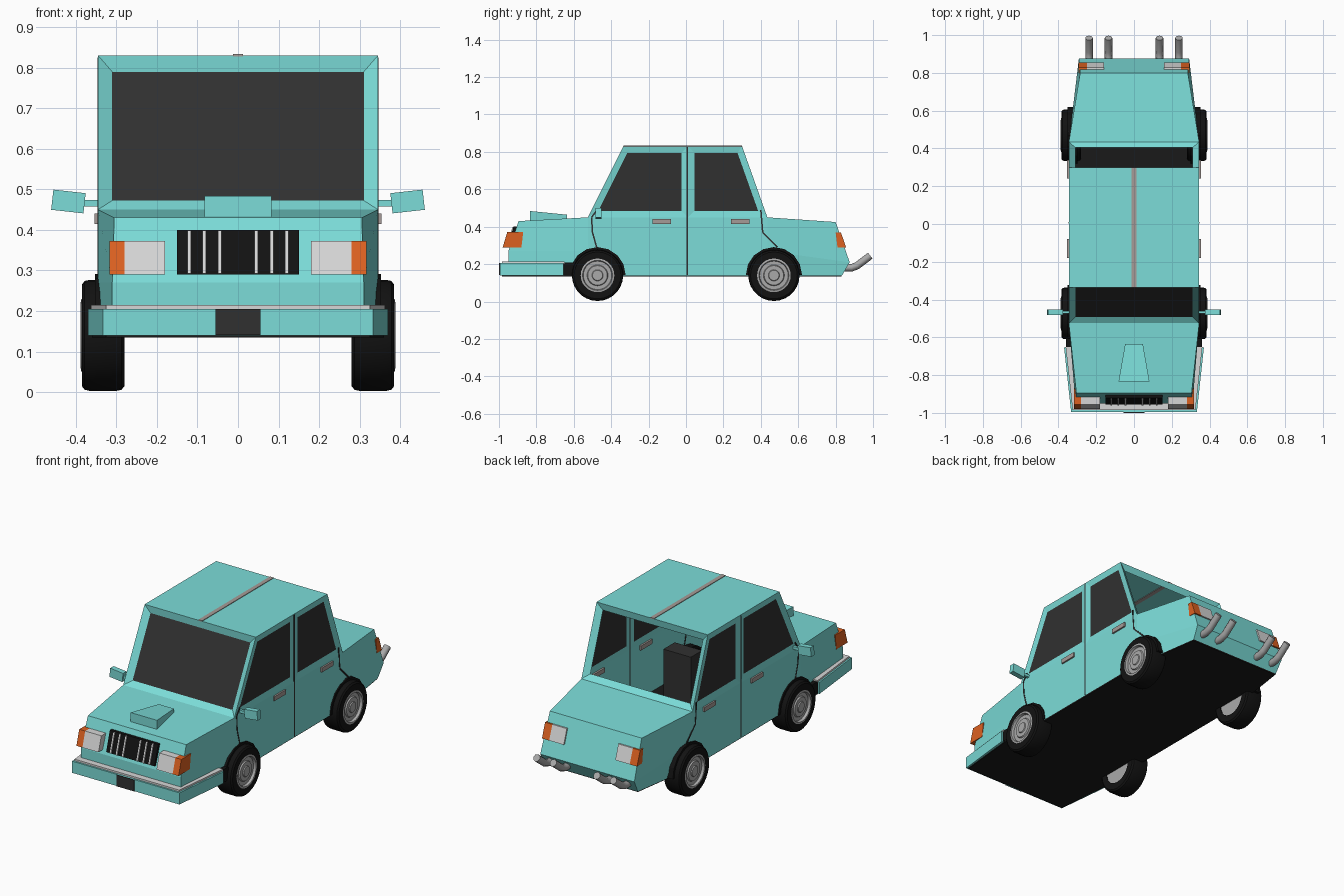
import bpy, bmesh, math
from mathutils import Vector, Matrix

if "Cube" in bpy.data.objects:
    bpy.data.objects.remove(bpy.data.objects["Cube"])


def material(name, r, g, b):
    m = bpy.data.materials.new(name)
    m.use_nodes = True
    m.diffuse_color = (r, g, b, 1)
    bsdf = next(n for n in m.node_tree.nodes if n.type == "BSDF_PRINCIPLED")
    bsdf.inputs["Base Color"].default_value = (r, g, b, 1)
    return m


TEAL = material("turquoise paint", .2, .72, .69)
GLASS = material("dark glass", .03, .03, .03)
BLACK = material("black rubber", .006, .006, .006)
FLOOR = material("underside black", .01, .01, .01)
SILVER = material("light silver", .68, .68, .68)
METAL = material("grey metal", .4, .4, .4)
ORANGE = material("orange lens", .72, .12, .015)
TRIM = material("warm grey trim", .38, .33, .31)


def finish(name, bm, *mats, smooth=False):
    me = bpy.data.meshes.new(name)
    bm.to_mesh(me)
    bm.free()
    ob = bpy.data.objects.new(name, me)
    bpy.context.collection.objects.link(ob)
    for m in mats:
        me.materials.append(m)
    if smooth:
        bpy.ops.object.select_all(action="DESELECT")
        ob.select_set(True)
        bpy.context.view_layer.objects.active = ob
        bpy.ops.object.shade_smooth_by_angle(angle=math.radians(35))
    return ob


def prism(name, outline, lo, hi, axis, mat):
    """Extrude a flat outline: (y, z) points along x, or (x, y) points along z."""
    bm = bmesh.new()
    place = (lambda a, b, t: (t, a, b)) if axis == "x" else (lambda a, b, t: (a, b, t))
    rings = [[bm.verts.new(place(a, b, t)) for a, b in outline] for t in (lo, hi)]
    n = len(outline)
    for ring in rings:
        bm.faces.new(ring)
    for i in range(n):
        j = (i + 1) % n
        bm.faces.new((rings[0][i], rings[0][j], rings[1][j], rings[1][i]))
    bmesh.ops.recalc_face_normals(bm, faces=bm.faces)
    return finish(name, bm, mat)


def box(name, x, y, z, mat):
    return prism(name, [(x[0], y[0]), (x[1], y[0]), (x[1], y[1]), (x[0], y[1])], *z, "z", mat)


def mirrored(half):
    return half + [(-x, y) for x, y in reversed(half)]


def lathe(name, profile, centre, side, mat, steps=28):
    """Turn (radius, x) points about an axle along x."""
    bm = bmesh.new()
    vs = [bm.verts.new((side * x, 0, r)) for r, x in profile]
    es = [bm.edges.new(p) for p in zip(vs, vs[1:])]
    bmesh.ops.spin(bm, geom=vs + es, axis=(1, 0, 0), cent=(0, 0, 0),
                   angle=math.tau, steps=steps, use_duplicate=False)
    bmesh.ops.remove_doubles(bm, verts=bm.verts, dist=1e-4)
    bmesh.ops.recalc_face_normals(bm, faces=bm.faces)
    bmesh.ops.translate(bm, verts=bm.verts, vec=centre)
    return finish(name, bm, mat, smooth=True)


# Body shell: side stations (bottom, middle, top) joined along the car
stations = [
    [(.31, -.95, .14), (.31, -.95, .27), (.305, -.895, .43)],
    [(.345, -.525, .14), (.345, -.525, .27), (.345, -.525, .45)],
    [(.345, .01, .14), (.345, .01, .27), (.345, .01, .45)],
    [(.345, .435, .14), (.345, .435, .27), (.345, .435, .45)],
    [(.285, .835, .14), (.292, .875, .21), (.285, .80, .425)],
]
roof = [(.345, -.335, .83), (.345, .01, .83), (.345, .30, .83)]
bm = bmesh.new()


def flip(p):
    return (-p[0], p[1], p[2])


def add_face(*pts):
    f = bm.faces.new([bm.verts.new(p) for p in pts])
    f.normal_update()
    if f.normal.dot(f.calc_center_median() - Vector((0, 0, .4))) < 0:
        f.normal_flip()
    return f


def across(a, b):
    return add_face(a, b, flip(b), flip(a))


windows = []
for a, b in zip(stations, stations[1:]):
    for k in (0, 1):
        quad = (a[k], b[k], b[k + 1], a[k + 1])
        add_face(*quad)
        add_face(*map(flip, quad))
for end in (stations[0], stations[-1]):
    across(end[0], end[1])
    across(end[1], end[2])
tops = [s[2] for s in stations]
across(tops[0], tops[1])
across(tops[3], tops[4])
across(roof[0], roof[2])
for k in (0, 1):
    quad = (tops[k + 1], tops[k + 2], roof[k + 1], roof[k])
    windows += [add_face(*quad), add_face(*map(flip, quad))]
screen, rear = across(tops[1], roof[0]), across(tops[3], roof[2])
for f, depth in [(w, -.006) for w in windows] + [(screen, -.02), (rear, -.02)]:
    bmesh.ops.inset_individual(bm, faces=[f], thickness=.035, depth=depth, use_even_offset=True)
    f.material_index = 1
bmesh.ops.delete(bm, geom=[rear], context="FACES")
bmesh.ops.remove_doubles(bm, verts=bm.verts, dist=1e-4)
finish("body", bm, TEAL, GLASS)

# Underside and seats
prism("underside", mirrored([(.325, -.985), (.36, -.62), (.342, -.52), (.342, .435), (.284, .832)]),
      .135, .143, "z", FLOOR)
for s, side in ((1, "left"), (-1, "right")):
    x = sorted((s * .075, s * .245))
    prism(side + "_seat", [(-.42, .143), (-.42, .23), (-.26, .23), (-.25, .42), (-.15, .42), (-.15, .143)],
          *x, "x", GLASS)

# Front bumper with bright top strip, dark ends and number plate
prism("front_bumper", mirrored([(.333, -.995), (.37, -.655)]), .14, .205, "z", TEAL)
prism("bumper_strip", mirrored([(.325, -.985), (.362, -.65)]), .204, .215, "z", SILVER)
prism("bumper_ends", mirrored([(.36, -.66), (.36, -.60)]), .143, .208, "z", BLACK)
box("front_plate", (-.055, .055), (-1, -.994), (.141, .205), GLASS)

# Grille with bright bars
prism("grille", [(-.955, .29), (-.922, .40), (-.88, .40), (-.90, .29)], -.15, .15, "x", BLACK)
for i, x in enumerate((-.12, -.083, -.045, .045, .083, .12)):
    prism(f"grille_bar_{i}", [(-.961, .292), (-.928, .398), (-.90, .398), (-.91, .292)],
          x - .004, x + .004, "x", SILVER)

# Bonnet scoop: wide and tall at the front
bm = bmesh.new()
bmesh.ops.create_cube(bm, size=1)
for v in bm.verts:
    front = v.co.y < 0
    half = .082 if front else .047
    top = .484 if front else .464
    v.co = (math.copysign(half, v.co.x), -.835 if front else -.635, top if v.co.z > 0 else .42)
finish("bonnet_scoop", bm, TEAL)

# Roof stripe
box("roof_stripe", (-.012, .012), (-.335, .30), (.827, .833), TRIM)


def seam(name, s, path):
    """Thin dark door lines on the body side."""
    for i, (p, q) in enumerate(zip(path, path[1:])):
        d = Vector((q[0] - p[0], q[1] - p[1])).normalized() * .004
        n = (-d.y, d.x)
        pts = [(p[0] + n[0], p[1] + n[1]), (q[0] + n[0], q[1] + n[1]),
               (q[0] - n[0], q[1] - n[1]), (p[0] - n[0], p[1] - n[1])]
        prism(f"{name}_{i}", pts, *sorted((s * .343, s * .3465)), "x", GLASS)


front_light = [(-.98, .29), (-.955, .373), (-.87, .373), (-.88, .29)]
rear_light = [(.856, .29), (.828, .37), (.80, .37), (.81, .29)]
tyre = [(.088, .28), (.125, .28), (.134, .287), (.137, .3), (.137, .365), (.134, .378), (.125, .385), (.088, .385)]
rim = [(.0, .285), (.09, .285), (.09, .386), (.08, .388), (.076, .374), (.056, .374), (.052, .381),
       (.03, .381), (.027, .386), (0, .386)]

for s, side in ((1, "left"), (-1, "right")):
    def span(a, b):
        return sorted((s * a, s * b))

    # Lamps
    for name, shape, inner, mid, outer in (("head", front_light, .18, .28, .317),
                                           ("tail", rear_light, .16, .25, .295)):
        prism(f"{side}_{name}_lamp", shape, *span(inner, mid), "x", SILVER)
        prism(f"{side}_{name}_indicator", shape, *span(mid, outer), "x", ORANGE)

    # Door handles and door lines
    for name, y in (("front", -.13), ("rear", .29)):
        box(f"{side}_{name}_handle", span(.335, .354), (y - .05, y + .05), (.415, .44), TRIM)
    seam(side + "_middle_seam", s, [(.006, .143), (.006, .825)])
    seam(side + "_front_seam", s, [(-.475, .49), (-.505, .45), (-.50, .37), (-.475, .28)])
    seam(side + "_rear_seam", s, [(.40, .49), (.41, .37), (.49, .29)])

    # Door mirrors
    box(side + "_mirror_stem", span(.34, .39), (-.475, -.46), (.458, .474), TEAL)
    bm = bmesh.new()
    bmesh.ops.create_cube(bm, size=1, matrix=Matrix.Translation((s * .418, -.468, .47))
                          @ Matrix.Rotation(s * .11, 4, "Y").inverted()
                          @ Matrix.Diagonal((.08, .03, .05, 1)))
    finish(side + "_mirror", bm, TEAL)

    # Wheels with dark arches
    for name, y in (("front", -.473), ("rear", .47)):
        centre = (0, y, .14)
        lathe(f"{side}_{name}_tyre", tyre, centre, s, BLACK)
        lathe(f"{side}_{name}_rim", rim, centre, s, METAL)
        arch = [(y + .15 * math.cos(math.pi * k / 8), .143 + .148 * math.sin(math.pi * k / 8)) for k in range(9)]
        prism(f"{side}_{name}_arch", arch, *span(.30, .352), "x", BLACK)

    # Twin exhaust pipes sweeping upward
    for i, x in enumerate((.135, .238)):
        cu = bpy.data.curves.new(f"{side}_exhaust_{i}", "CURVE")
        cu.dimensions = "3D"
        cu.bevel_depth, cu.bevel_resolution, cu.use_fill_caps = .02, 2, True
        path = [(.80, .18), (.885, .18), (.915, .192), (.985, .245)]
        sp = cu.splines.new("POLY")
        sp.points.add(len(path) - 1)
        for pt, (y, z) in zip(sp.points, path):
            pt.co = (s * x, y, z, 1)
        cu.materials.append(METAL)
        bpy.context.collection.objects.link(bpy.data.objects.new(cu.name, cu))
